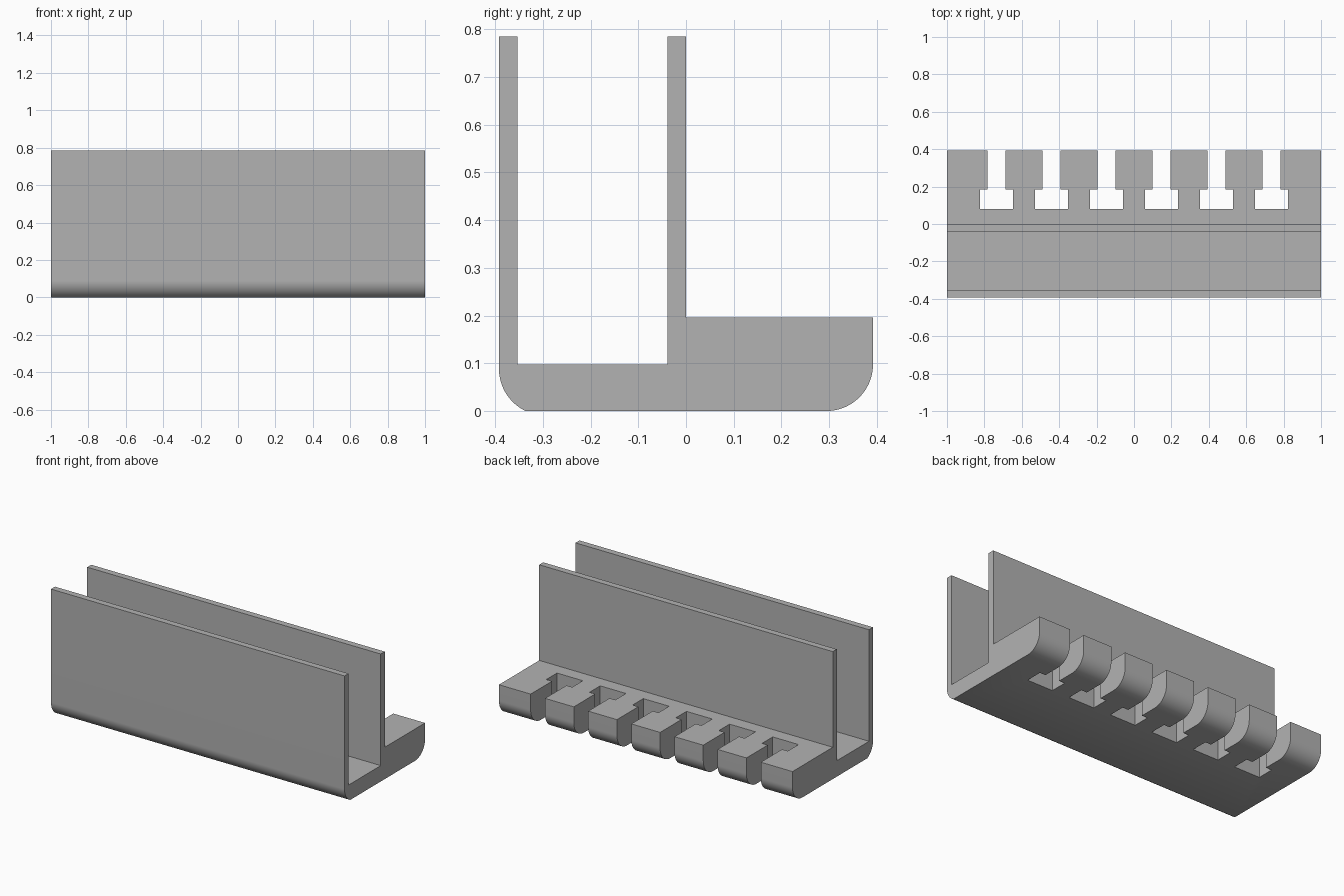
import bpy, bmesh, math

if "Cube" in bpy.data.objects:
    bpy.data.objects.remove(bpy.data.objects["Cube"])

U = 2 / 102  # design unit: the parts fall on multiples of about 0.0196
HALF_Y, TOP, LEDGE, FLOOR = 0.392, 0.785, 0.196, 0.098
WALL, R = 0.039, 0.098

grey = bpy.data.materials.new("plain grey")
grey.diffuse_color = (0.45, 0.45, 0.45, 1)
grey.use_nodes = True
grey.node_tree.nodes["Principled BSDF"].inputs["Base Color"].default_value = grey.diffuse_color


def prism(name, outline, axis, start, length):
    """Extrude a closed outline along x (outline in y, z) or z (outline in x, y)."""
    bm = bmesh.new()
    place = (lambda a, b: (start, a, b)) if axis == "x" else (lambda a, b: (a, b, start))
    face = bm.faces.new([bm.verts.new(place(a, b)) for a, b in outline])
    new = bmesh.ops.extrude_face_region(bm, geom=[face])["geom"]
    move = (length, 0, 0) if axis == "x" else (0, 0, length)
    bmesh.ops.translate(bm, vec=move, verts=[v for v in new if isinstance(v, bmesh.types.BMVert)])
    bmesh.ops.recalc_face_normals(bm, faces=bm.faces)
    mesh = bpy.data.meshes.new(name)
    bm.to_mesh(mesh)
    bm.free()
    ob = bpy.data.objects.new(name, mesh)
    bpy.context.collection.objects.link(ob)
    return ob


def arc(cy, cz, a0, a1, n=20):
    return [(cy + R * math.cos(math.radians(a0 + (a1 - a0) * i / n)),
             cz + R * math.sin(math.radians(a0 + (a1 - a0) * i / n))) for i in range(n + 1)]


# Channel and ledge profile; the front corner arc is cut off by the flat base
front_cz = 0.0886
front_end = 180 + math.degrees(math.asin(front_cz / R))
profile = (arc(-HALF_Y + R, front_cz, 180, front_end)
           + arc(HALF_Y - R, R, 270, 360)
           + [(HALF_Y, LEDGE), (0, LEDGE), (0, TOP), (-WALL, TOP), (-WALL, FLOOR),
              (-HALF_Y + WALL, FLOOR), (-HALF_Y + WALL, TOP), (-HALF_Y, TOP)])
holder = prism("slotted_channel_holder", profile, "x", -1, 2)
holder.data.materials.append(grey)

# Six T-shaped slots cut down through the rear ledge
for i in range(6):
    x = (i - 2.5) * 0.294
    n, w = 0.049, 0.088
    tee = [(x - w, 0.08), (x + w, 0.08), (x + w, 0.184), (x + n, 0.184),
           (x + n, 0.5), (x - n, 0.5), (x - n, 0.184), (x - w, 0.184)]
    cutter = prism("slot_cutter", tee, "z", -0.1, 0.5)
    cutter.hide_render = True
    mod = holder.modifiers.new("slot", "BOOLEAN")
    mod.operation, mod.solver, mod.object = "DIFFERENCE", "EXACT", cutter
    bpy.context.view_layer.objects.active = holder
    bpy.ops.object.modifier_apply(modifier=mod.name)
    bpy.data.objects.remove(cutter)

# Smooth rounded edges, crisp corners
bpy.ops.object.select_all(action="DESELECT")
holder.select_set(True)
bpy.context.view_layer.objects.active = holder
bpy.ops.object.shade_smooth_by_angle(angle=math.radians(30))
